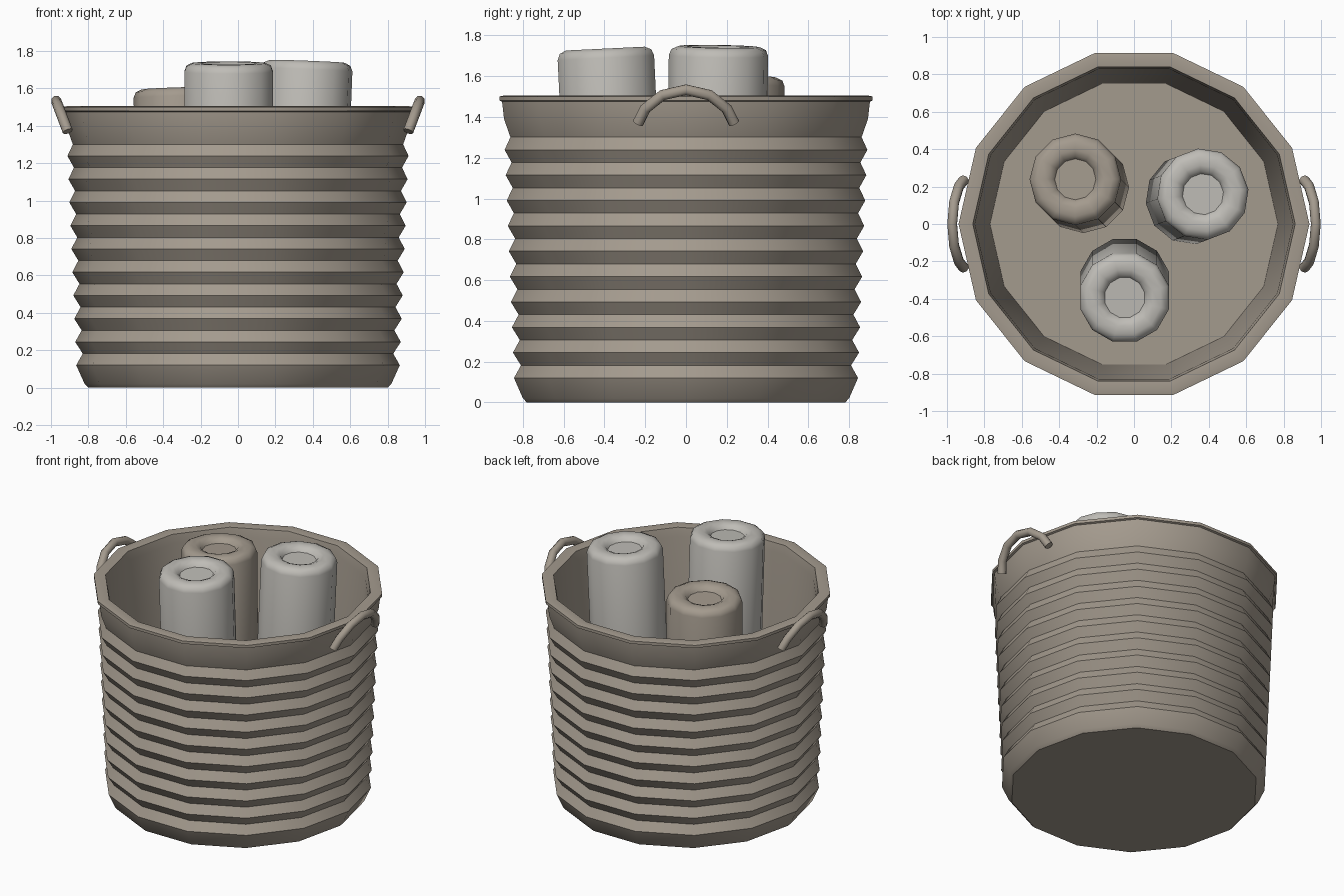
import bpy, bmesh, math
from mathutils import Vector

if "Cube" in bpy.data.objects:
    bpy.data.objects.remove(bpy.data.objects["Cube"])


def material(name, rgb):
    m = bpy.data.materials.new(name)
    m.diffuse_color = (*rgb, 1)
    m.use_nodes = True
    m.node_tree.nodes["Principled BSDF"].inputs["Base Color"].default_value = m.diffuse_color
    return m


WICKER = material("wicker", (0.37, 0.325, 0.27))
PALE = material("pale_cloth", (0.52, 0.505, 0.47))
TAN = material("tan_cloth", (0.37, 0.325, 0.27))


def finish(ob, mat, angle):
    ob.data.materials.clear()
    ob.data.materials.append(mat)
    bpy.ops.object.select_all(action='DESELECT')
    ob.select_set(True)
    bpy.context.view_layer.objects.active = ob
    bpy.ops.object.shade_smooth_by_angle(angle=math.radians(angle))


def lathe(name, profile, sides, mat, angle=30, turn=0.0):
    """Revolve a (radius, z) profile whose two ends are closed with flat caps."""
    bm = bmesh.new()
    rings = []
    for r, z in profile:
        rings.append([bm.verts.new((r * math.cos(turn + 2 * math.pi * i / sides),
                                    r * math.sin(turn + 2 * math.pi * i / sides), z))
                      for i in range(sides)])
    for a, b in zip(rings, rings[1:]):
        for i in range(sides):
            j = (i + 1) % sides
            bm.faces.new((a[i], a[j], b[j], b[i]))
    bm.faces.new(rings[0][::-1])
    bm.faces.new(rings[-1])
    bmesh.ops.recalc_face_normals(bm, faces=bm.faces)
    me = bpy.data.meshes.new(name)
    bm.to_mesh(me)
    bm.free()
    ob = bpy.data.objects.new(name, me)
    bpy.context.collection.objects.link(ob)
    finish(ob, mat, angle)
    return ob


# Basket: ribbed outside wall, rolled rim, plain inside wall and floor
profile = [(0.80, 0.0), (0.82, 0.02)]
for i in range(10):
    z = 0.12 + i * 0.1243
    profile.append((0.865 + 0.047 * i / 9, z))
    profile.append((0.83 + 0.053 * i / 9, z + 0.062))
profile += [(0.915, 1.39), (0.925, 1.475), (0.938, 1.48), (0.938, 1.50),
            (0.915, 1.505), (0.862, 1.50), (0.85, 1.44), (0.77, 0.06)]
lathe("basket", profile, 14, WICKER, 28)


# Rolled towels leaning in the basket
def towel(name, foot, top, mat, r=0.245):
    foot, top = Vector(foot), Vector(top)
    axis = top - foot
    n = axis.length
    prof = [(r - 0.04, 0), (r - 0.01, 0.012), (r, 0.04), (r, n - 0.045),
            (r - 0.012, n - 0.015), (r - 0.045, n), (0.155, n),
            (0.125, n - 0.012), (0.11, n - 0.035)]
    ob = lathe(name, prof, 12, mat, 50, math.pi / 12)
    ob.location = foot
    ob.rotation_euler = axis.to_track_quat('Z', 'Y').to_euler()


towel("towel_front", (-0.05, -0.315, 0.08), (-0.05, -0.395, 1.735), PALE)
towel("towel_right", (0.305, 0.135, 0.08), (0.37, 0.16, 1.745), PALE)
towel("towel_left", (-0.27, 0.195, 0.08), (-0.315, 0.24, 1.60), TAN)

# Arched handles on both sides
arc = [(-0.235, 1.37), (-0.2, 1.44), (-0.115, 1.507), (0, 1.533),
       (0.115, 1.507), (0.2, 1.44), (0.235, 1.37)]
for side, name in ((1, "handle_right"), (-1, "handle_left")):
    cu = bpy.data.curves.new(name, 'CURVE')
    cu.dimensions = '3D'
    cu.bevel_depth = 0.028
    cu.bevel_resolution = 2
    cu.use_fill_caps = True
    sp = cu.splines.new('POLY')
    sp.points.add(len(arc) - 1)
    for p, (y, z) in zip(sp.points, arc):
        p.co = (side * (0.91 + 0.38 * (z - 1.37)), y, z, 1)
    ob = bpy.data.objects.new(name, cu)
    bpy.context.collection.objects.link(ob)
    bpy.ops.object.select_all(action='DESELECT')
    ob.select_set(True)
    bpy.context.view_layer.objects.active = ob
    bpy.ops.object.convert(target='MESH')
    finish(bpy.context.object, WICKER, 50)
